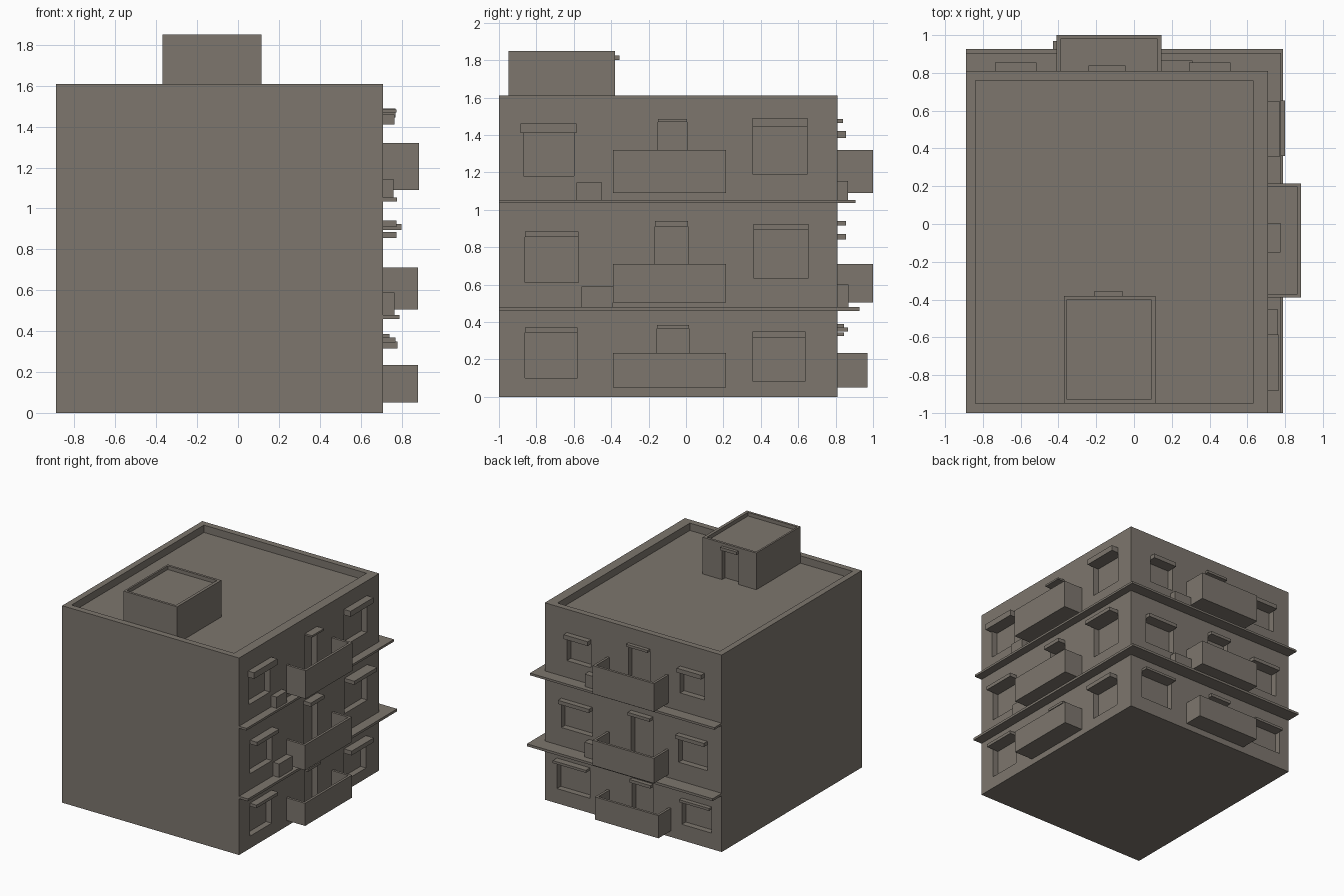
import bpy
import bmesh

default_cube = bpy.data.objects.get("Cube")
if default_cube:
    bpy.data.objects.remove(default_cube, do_unlink=True)

# One plain concrete colour for the whole building
concrete = bpy.data.materials.new("warm_grey_concrete")
concrete.use_nodes = True
colour = (0.205, 0.182, 0.155, 1.0)
concrete.diffuse_color = colour
concrete.node_tree.nodes["Principled BSDF"].inputs["Base Color"].default_value = colour

RIGHT_WALL, BACK_WALL = 0.71, 0.81
LEFT_WALL, FRONT_WALL = -0.89, -1.0
ROOF_TOP, ROOF_FLOOR = 1.61, 1.55
REVEAL = 0.05


def boxes(name, spans):
    """One object made of boxes, each given as (x0, x1, y0, y1, z0, z1)."""
    bm = bmesh.new()
    for x0, x1, y0, y1, z0, z1 in spans:
        verts = bmesh.ops.create_cube(bm, size=1)["verts"]
        bmesh.ops.scale(bm, vec=(x1 - x0, y1 - y0, z1 - z0), verts=verts)
        bmesh.ops.translate(bm, vec=((x0 + x1) / 2, (y0 + y1) / 2, (z0 + z1) / 2), verts=verts)
    mesh = bpy.data.meshes.new(name)
    bm.to_mesh(mesh)
    bm.free()
    mesh.materials.append(concrete)
    obj = bpy.data.objects.new(name, mesh)
    bpy.context.collection.objects.link(obj)
    return obj


def carve(obj, spans):
    """Cut boxes out of an object and bake the result."""
    cutter = boxes("cutter", spans)
    cutter.hide_render = True
    mod = obj.modifiers.new("openings", "BOOLEAN")
    mod.operation = "DIFFERENCE"
    mod.solver = "EXACT"
    mod.object = cutter
    bpy.context.view_layer.update()
    graph = bpy.context.evaluated_depsgraph_get()
    baked = bpy.data.meshes.new_from_object(obj.evaluated_get(graph))
    obj.modifiers.clear()
    obj.data = baked
    bpy.data.objects.remove(cutter, do_unlink=True)


def on_wall(side, a0, a1, out0, out1, z0, z1):
    """Span along a wall (a), away from it (out) and up (z)."""
    if side == "right":
        return (RIGHT_WALL + out0, RIGHT_WALL + out1, a0, a1, z0, z1)
    return (a0, a1, BACK_WALL + out0, BACK_WALL + out1, z0, z1)


# Openings per wall: start, end, sill, head, canopy top, canopy reach
openings = {
    "right": {
        "window": [
            (-0.86, -0.58, 0.10, 0.345, 0.37, 0.06),
            (0.355, 0.64, 0.085, 0.315, 0.35, 0.07),
            (-0.86, -0.575, 0.61, 0.855, 0.885, 0.065),
            (0.36, 0.655, 0.635, 0.895, 0.925, 0.09),
            (-0.87, -0.60, 1.18, 1.41, 1.46, 0.055),
            (0.355, 0.65, 1.19, 1.445, 1.49, 0.06),
        ],
        "door": [
            (-0.155, 0.015, 0.07, 0.365, 0.385, 0.03),
            (-0.165, 0.01, 0.525, 0.91, 0.94, 0.065),
            (-0.15, 0.005, 1.11, 1.47, 1.485, 0.065),
        ],
    },
    "back": {
        "window": [
            (-0.80, -0.53, 0.13, 0.325, 0.345, 0.035),
            (0.30, 0.60, 0.12, 0.35, 0.37, 0.055),
            (-0.76, -0.50, 0.63, 0.84, 0.87, 0.045),
            (0.28, 0.56, 0.63, 0.84, 0.87, 0.045),
            (-0.735, -0.515, 1.20, 1.385, 1.42, 0.045),
            (0.29, 0.51, 1.19, 1.385, 1.42, 0.045),
        ],
        "door": [
            (-0.27, -0.08, 0.07, 0.365, 0.39, 0.035),
            (-0.27, -0.07, 0.525, 0.915, 0.94, 0.045),
            (-0.24, -0.045, 1.11, 1.465, 1.485, 0.03),
        ],
    },
}

# Main block, roof well and all wall openings
building = boxes("building_block", [(LEFT_WALL, RIGHT_WALL, FRONT_WALL, BACK_WALL, 0, ROOF_TOP)])
cuts = [(-0.84, 0.63, -0.95, 0.76, ROOF_FLOOR, ROOF_TOP + 0.1)]
for side, kinds in openings.items():
    for kind, rows in kinds.items():
        for i, (a0, a1, sill, head, top, reach) in enumerate(rows):
            cuts.append(on_wall(side, a0, a1, -REVEAL, 0.1, sill, head))
            lip = 0.015 if kind == "window" and (side, i) == ("right", 4) else 0.0
            boxes(f"{side}_{kind}_canopy_{i + 1}",
                  [on_wall(side, a0 - lip, a1 + lip, -0.01, reach, head, top)])
carve(building, cuts)


def balcony(name, side, a0, a1, reach, z0, z1, t=0.02):
    """Open tray with a floor, a front panel and two side panels."""
    inner = reach - t
    boxes(name, [
        on_wall(side, a0, a1, inner, reach, z0, z1),
        on_wall(side, a0, a0 + t, 0, inner, z0, z1),
        on_wall(side, a1 - t, a1, 0, inner, z0, z1),
        on_wall(side, a0 + t, a1 - t, 0, inner, z0, z0 + t),
    ])


# Balconies on each storey
storeys = [(0.05, 0.235, 0.17, 0.16), (0.505, 0.71, 0.17, 0.19), (1.09, 1.32, 0.175, 0.19)]
for i, (z0, z1, right_reach, back_reach) in enumerate(storeys):
    balcony(f"right_balcony_{i + 1}", "right", -0.39, 0.215, right_reach, z0, z1)
    balcony(f"back_balcony_{i + 1}", "back", -0.43 if i == 0 else -0.41, 0.145, back_reach, z0, z1)

# Ledges wrapping the right and back walls
for name, z0, z1, x1, y1 in [("lower_ledge", 0.46, 0.48, 0.79, 0.927),
                             ("upper_ledge", 1.035, 1.053, 0.777, 0.905)]:
    boxes(name, [(RIGHT_WALL, x1, FRONT_WALL, BACK_WALL, z0, z1),
                 (LEFT_WALL, x1, BACK_WALL, y1, z0, z1)])

# Utility boxes resting on the ledges
for name, side, a0, a1, reach, z0, z1 in [
        ("right_lower_box", "right", -0.56, -0.39, 0.055, 0.48, 0.59),
        ("right_upper_box", "right", -0.585, -0.45, 0.05, 1.053, 1.145),
        ("back_lower_box", "back", 0.145, 0.31, 0.06, 0.48, 0.60),
        ("back_upper_box", "back", 0.145, 0.31, 0.055, 1.053, 1.155)]:
    boxes(name, [on_wall(side, a0, a1, 0, reach, z0, z1)])

# Stair house on the roof with its door and canopy
stair_house = boxes("stair_house", [(-0.37, 0.115, -0.95, -0.38, ROOF_FLOOR, 1.85)])
carve(stair_house, [(-0.355, 0.09, -0.93, -0.40, 1.82, 1.9),
                    (-0.21, -0.06, -0.42, -0.3, ROOF_FLOOR - 0.01, 1.8)])
boxes("stair_house_canopy", [(-0.21, -0.06, -0.39, -0.355, 1.8, 1.825)])
